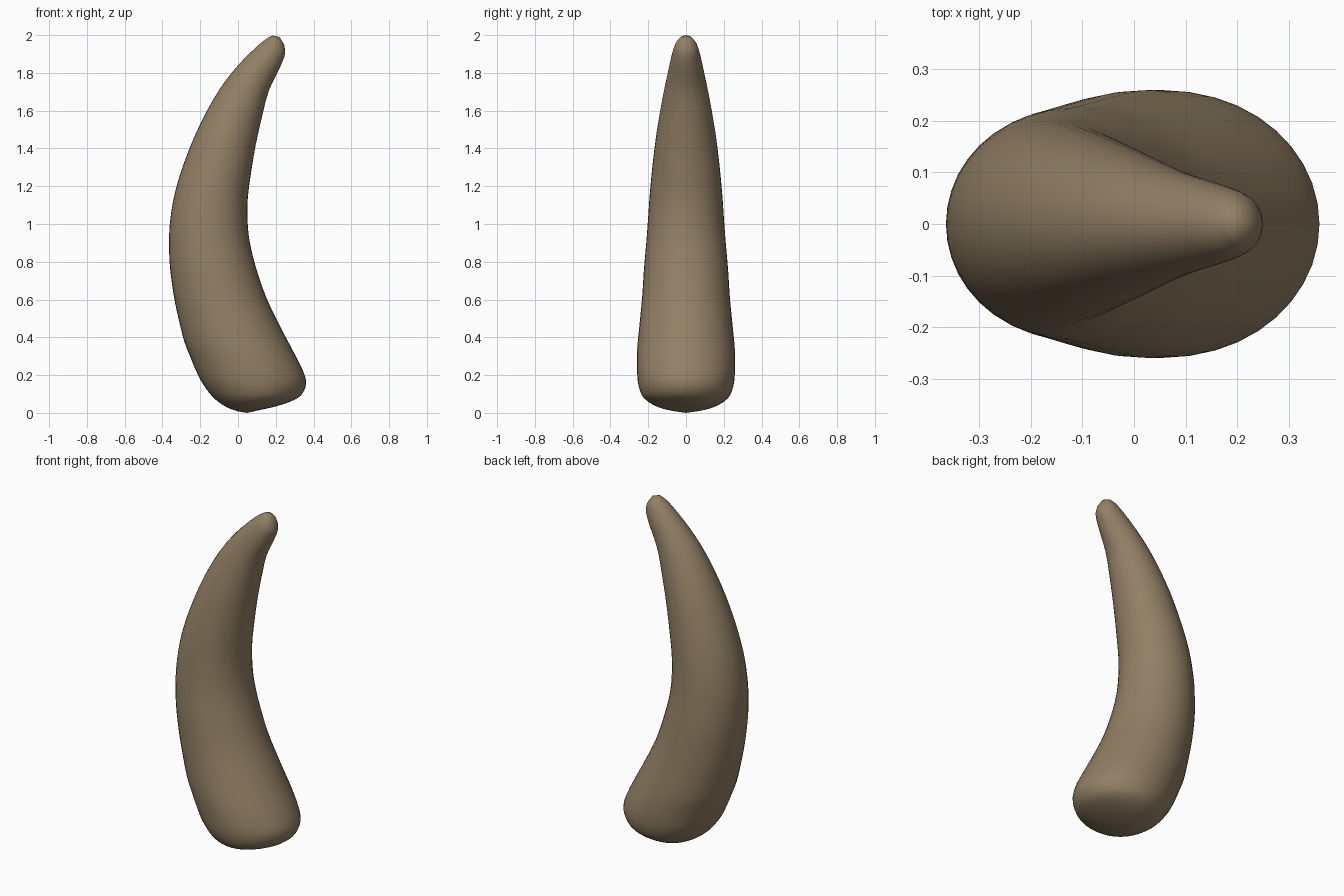
import bpy, bmesh, math
from mathutils import Vector

# Sections of the horn, base to tip: outer edge x, z, inner edge x, z, half depth
SECTIONS = [
    (0.000, 0.008, 0.110, 0.014, 0.075),
    (-0.060, 0.030, 0.210, 0.037, 0.155),
    (-0.130, 0.080, 0.310, 0.075, 0.222),
    (-0.190, 0.160, 0.350, 0.118, 0.250),
    (-0.225, 0.230, 0.360, 0.170, 0.258),
    (-0.250, 0.290, 0.340, 0.232, 0.260),
    (-0.285, 0.380, 0.300, 0.312, 0.258),
    (-0.315, 0.500, 0.222, 0.460, 0.245),
    (-0.340, 0.620, 0.150, 0.610, 0.232),
    (-0.360, 0.770, 0.095, 0.770, 0.222),
    (-0.365, 0.900, 0.061, 0.910, 0.210),
    (-0.359, 1.020, 0.050, 1.030, 0.201),
    (-0.333, 1.170, 0.052, 1.140, 0.192),
    (-0.280, 1.340, 0.069, 1.270, 0.178),
    (-0.200, 1.530, 0.094, 1.420, 0.157),
    (-0.100, 1.710, 0.130, 1.580, 0.128),
    (0.000, 1.840, 0.165, 1.710, 0.101),
    (0.100, 1.940, 0.225, 1.835, 0.076),
    (0.150, 1.980, 0.250, 1.905, 0.059),
    (0.182, 1.998, 0.242, 1.954, 0.036),
]
SIDES, STEPS = 40, 3


def spline(a, b, c, d, t):
    """Catmull-Rom blend of four sections."""
    return [0.5 * (2*q + (r - p)*t + (2*p - 5*q + 4*r - s)*t*t + (3*q - p - 3*r + s)*t**3)
            for p, q, r, s in zip(a, b, c, d)]


# Smooth the sections along the length
rows = []
last = len(SECTIONS) - 1
for i in range(last):
    quad = [SECTIONS[min(max(i + k, 0), last)] for k in (-1, 0, 1, 2)]
    rows += [spline(*quad, s / STEPS) for s in range(STEPS)]
rows.append(SECTIONS[-1])

# Loft elliptical rings through the sections
bm = bmesh.new()
rings = []
for lx, lz, rx, rz, hy in rows:
    outer, inner = Vector((lx, 0, lz)), Vector((rx, 0, rz))
    mid, half = (outer + inner) / 2, (inner - outer) / 2
    rings.append([bm.verts.new(mid + half * math.cos(a) + Vector((0, hy * math.sin(a), 0)))
                  for a in (2 * math.pi * k / SIDES for k in range(SIDES))])
for lo, hi in zip(rings, rings[1:]):
    for k in range(SIDES):
        n = (k + 1) % SIDES
        bm.faces.new((lo[k], lo[n], hi[n], hi[k]))

# Rounded base and tip
for ring, pole in ((rings[0], (0.05, 0, 0.0)), (rings[-1], (0.22, 0, 1.99))):
    p = bm.verts.new(pole)
    for k in range(SIDES):
        bm.faces.new((ring[k], ring[(k + 1) % SIDES], p))
bmesh.ops.recalc_face_normals(bm, faces=bm.faces)
for f in bm.faces:
    f.smooth = True

mesh = bpy.data.meshes.new("horn")
bm.to_mesh(mesh)
bm.free()
horn = bpy.data.objects.new("horn", mesh)
bpy.context.collection.objects.link(horn)

# Dull brown bone colour
mat = bpy.data.materials.new("horn brown")
mat.diffuse_color = (0.29, 0.215, 0.13, 1)
mesh.materials.append(mat)
